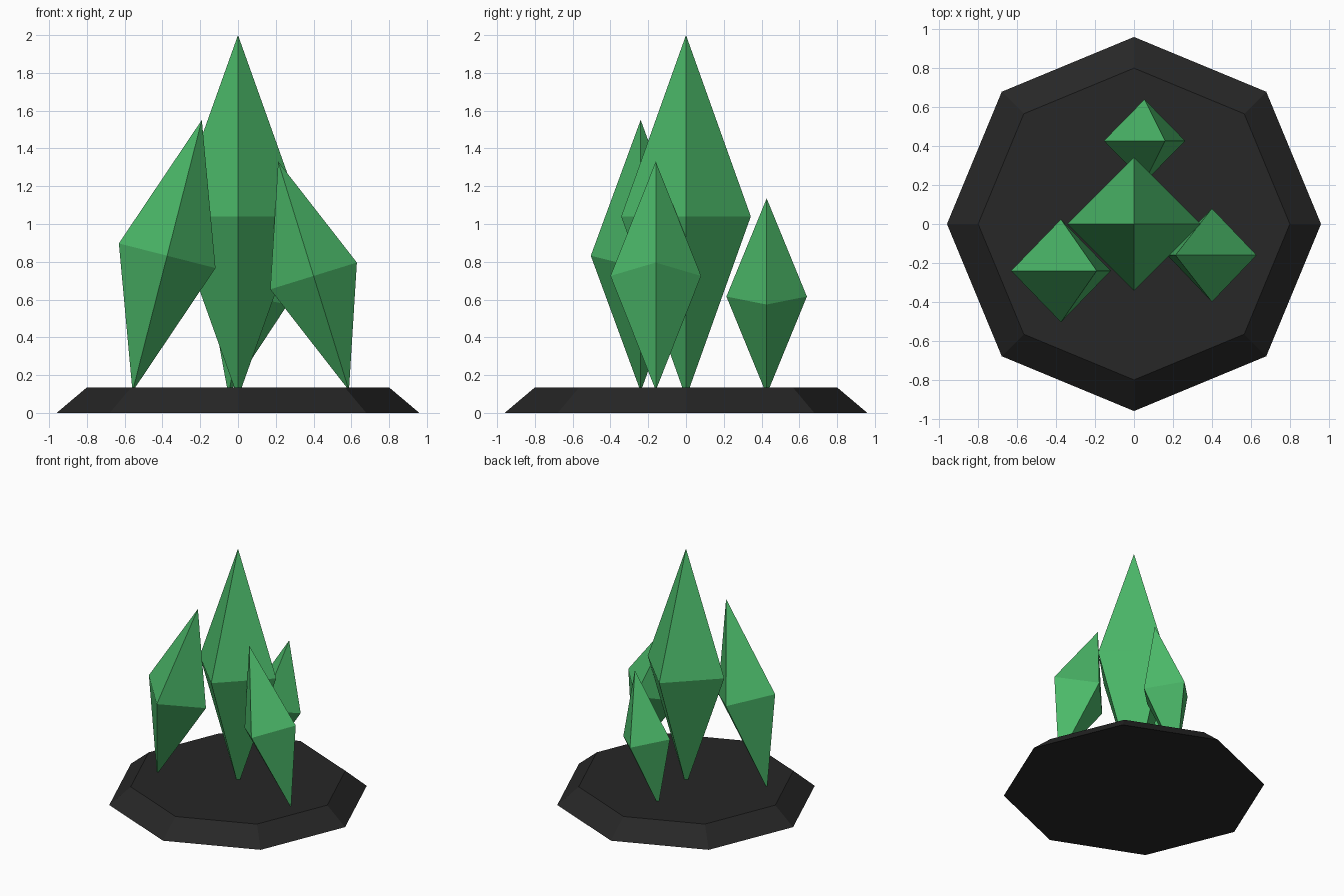
import bpy
from math import radians

if "Cube" in bpy.data.objects:
    bpy.data.objects.remove(bpy.data.objects["Cube"])


def material(name, color):
    m = bpy.data.materials.new(name)
    m.diffuse_color = (*color, 1)
    m.use_nodes = True
    m.node_tree.nodes["Principled BSDF"].inputs["Base Color"].default_value = m.diffuse_color
    return m


GREEN = material("green_crystal", (0.07, 0.48, 0.14))
DARK = material("dark_stone", (0.02, 0.02, 0.02))


def crystal(name, center, radius, half_length, tilt):
    """Four-sided double pyramid leaning in the xz plane."""
    verts = [(radius, 0, 0), (0, radius, 0), (-radius, 0, 0), (0, -radius, 0),
             (0, 0, half_length), (0, 0, -half_length)]
    faces = []
    for i in range(4):
        j = (i + 1) % 4
        faces += [(i, j, 4), (j, i, 5)]
    mesh = bpy.data.meshes.new(name)
    mesh.from_pydata(verts, [], faces)
    mesh.materials.append(GREEN)
    obj = bpy.data.objects.new(name, mesh)
    obj.location = center
    obj.rotation_euler.y = tilt
    bpy.context.collection.objects.link(obj)


# Octagonal bevelled base with corners on the axes
bpy.ops.mesh.primitive_cone_add(vertices=8, radius1=0.96, radius2=0.8,
                                depth=0.135, location=(0, 0, 0.0675))
base = bpy.context.object
base.name = "base"
base.data.materials.append(DARK)

# Crystals
crystal("main_crystal", (0, 0, 1.04), 0.343, 0.96, 0)
crystal("left_crystal", (-0.375, -0.24, 0.832), 0.264, 0.742, 0.25)
crystal("right_crystal", (0.4, -0.16, 0.725), 0.24, 0.634, -0.3)
crystal("back_crystal", (0.054, 0.427, 0.616), 0.213, 0.53, 0.2)
